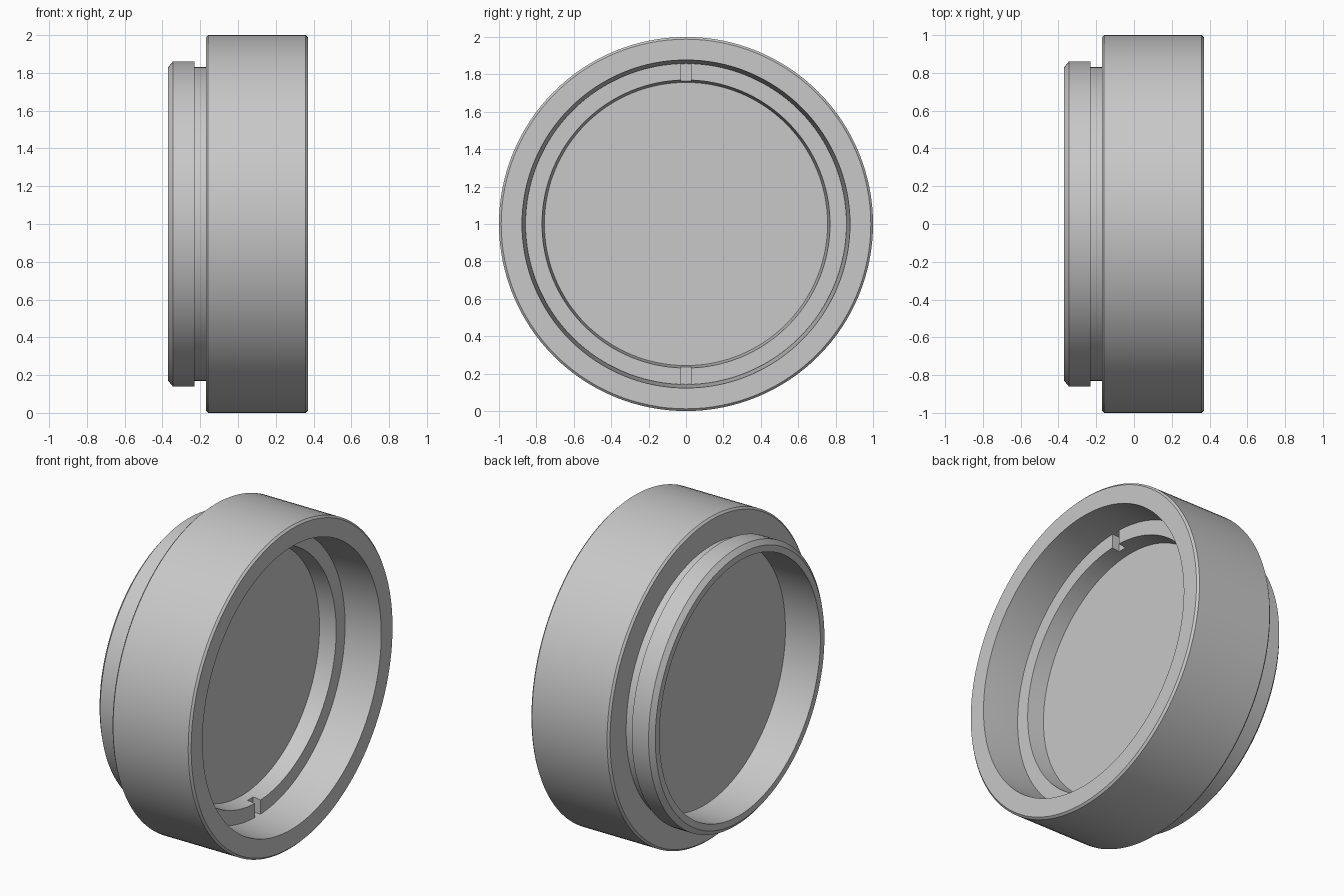
import bpy
import bmesh
import math
from mathutils import Matrix

cube = bpy.data.objects.get("Cube")
if cube:
    bpy.data.objects.remove(cube, do_unlink=True)

SEGMENTS = 128
AXIS_Z = 1.0

grey = bpy.data.materials.new("light grey")
grey.use_nodes = True
colour = (0.58, 0.58, 0.58, 1)
grey.diffuse_color = colour
grey.node_tree.nodes["Principled BSDF"].inputs["Base Color"].default_value = colour


def make_object(name, bm):
    bmesh.ops.recalc_face_normals(bm, faces=bm.faces)
    mesh = bpy.data.meshes.new(name)
    bm.to_mesh(mesh)
    bm.free()
    mesh.materials.append(grey)
    obj = bpy.data.objects.new(name, mesh)
    bpy.context.collection.objects.link(obj)
    return obj


def activate(obj):
    bpy.ops.object.select_all(action='DESELECT')
    obj.select_set(True)
    bpy.context.view_layer.objects.active = obj


def smooth(obj):
    activate(obj)
    bpy.ops.object.shade_smooth_by_angle(angle=math.radians(25))


def lathe(name, profile):
    """Turn a closed (x, radius) profile around the x axis."""
    bm = bmesh.new()
    rings = []
    for i in range(SEGMENTS):
        a = 2 * math.pi * i / SEGMENTS
        rings.append([bm.verts.new((x, r * math.cos(a), AXIS_Z + r * math.sin(a)))
                      for x, r in profile])
    n = len(profile)
    for i in range(SEGMENTS):
        a, b = rings[i], rings[(i + 1) % SEGMENTS]
        for j in range(n):
            k = (j + 1) % n
            bm.faces.new((a[j], a[k], b[k], b[j]))
    return make_object(name, bm)


# Outer frame: wide ring, neck, mounting collar, rear bore, glass seat, front bore
frame = lathe("filter_frame", [
    (-0.37, 0.79), (-0.37, 0.83), (-0.345, 0.86), (-0.23, 0.86),
    (-0.23, 0.83), (-0.17, 0.83), (-0.17, 0.988), (-0.158, 1.0),
    (0.358, 1.0), (0.37, 0.988), (0.37, 0.877), (0.10, 0.857),
    (0.03, 0.857), (0.03, 0.82), (-0.13, 0.82), (-0.13, 0.79)])
smooth(frame)

# Retaining ring with a slightly tapered inner wall
ring = lathe("retaining_ring", [
    (0.03, 0.757), (0.135, 0.77), (0.135, 0.858), (0.03, 0.858)])

# Two spanner slots in the face of the retaining ring
for side in (1, -1):
    bm = bmesh.new()
    bmesh.ops.create_cube(bm, size=1, matrix=Matrix.Translation(
        (0.135, 0, AXIS_Z + side * 0.81)) @ Matrix.Diagonal((0.10, 0.056, 0.20, 1)))
    cutter = make_object("slot_cutter", bm)
    cutter.hide_render = True
    cut = ring.modifiers.new("slot", 'BOOLEAN')
    cut.operation = 'DIFFERENCE'
    cut.solver = 'EXACT'
    cut.object = cutter
    activate(ring)
    bpy.ops.object.modifier_apply(modifier=cut.name)
    bpy.data.objects.remove(cutter, do_unlink=True)
smooth(ring)

# Glass disc held between the frame seat and the retaining ring
bm = bmesh.new()
bmesh.ops.create_cone(
    bm, cap_ends=True, segments=SEGMENTS, radius1=0.819, radius2=0.819, depth=0.16,
    matrix=Matrix.Translation((-0.05, 0, AXIS_Z)) @ Matrix.Rotation(math.pi / 2, 4, 'Y'))
smooth(make_object("glass_disc", bm))
